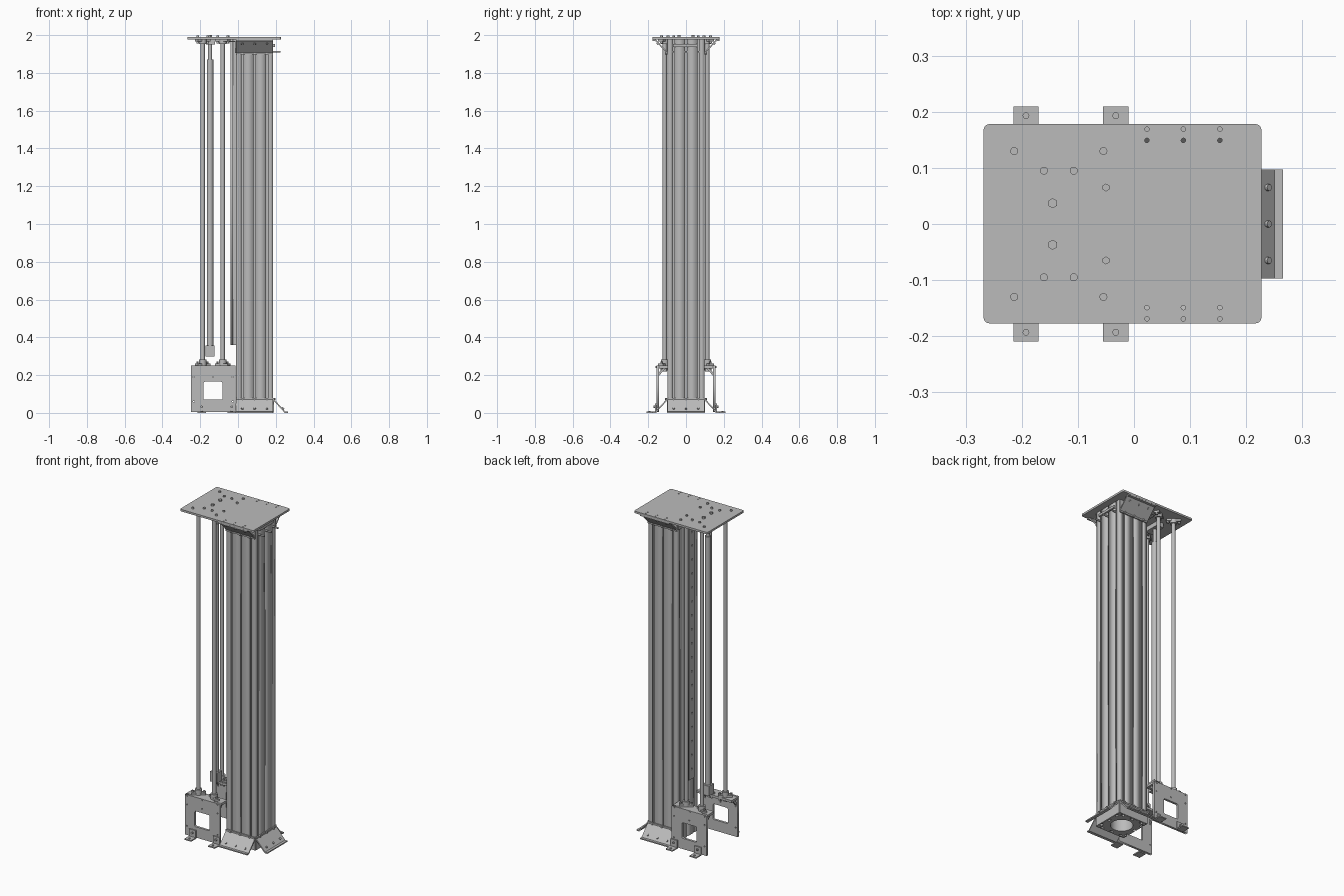
import bpy, bmesh, math
from mathutils import Matrix, Vector

old = bpy.data.objects.get("Cube")
if old:
    bpy.data.objects.remove(old, do_unlink=True)


def material(name, v):
    m = bpy.data.materials.new(name)
    m.use_nodes = True
    m.diffuse_color = (v, v, v, 1)
    m.node_tree.nodes["Principled BSDF"].inputs["Base Color"].default_value = (v, v, v, 1)
    return m


GREY = material("metal grey", 0.5)


def finish(name, bm, smooth=False):
    bmesh.ops.recalc_face_normals(bm, faces=bm.faces[:])
    me = bpy.data.meshes.new(name)
    bm.to_mesh(me)
    bm.free()
    me.materials.append(GREY)
    ob = bpy.data.objects.new(name, me)
    bpy.context.collection.objects.link(ob)
    if smooth:
        bpy.ops.object.select_all(action='DESELECT')
        ob.select_set(True)
        bpy.context.view_layer.objects.active = ob
        bpy.ops.object.shade_smooth_by_angle(angle=math.radians(35))
    return ob


def box(name, lo, hi, turn=0):
    lo, hi = Vector(lo), Vector(hi)
    bm = bmesh.new()
    m = Matrix.Translation((lo + hi) / 2) @ Matrix.Rotation(turn, 4, 'Z') @ Matrix.Diagonal((*(hi - lo), 1))
    bmesh.ops.create_cube(bm, size=1, matrix=m)
    return finish(name, bm)


def cyl(name, a, b, r, sides=24):
    a, b = Vector(a), Vector(b)
    bm = bmesh.new()
    m = Matrix.Translation((a + b) / 2) @ (b - a).to_track_quat('Z', 'Y').to_matrix().to_4x4()
    bmesh.ops.create_cone(bm, cap_ends=True, segments=sides, radius1=r, radius2=r, depth=(b - a).length, matrix=m)
    return finish(name, bm, sides > 8)


def ring(x, y, r, n=20):
    return [(x + r * math.cos(i * math.tau / n), y + r * math.sin(i * math.tau / n)) for i in range(n)]


def rect(x0, x1, y0, y1, r=0.0):
    if not r:
        return [(x0, y0), (x1, y0), (x1, y1), (x0, y1)]
    pts = []
    for k, (x, y) in enumerate([(x1 - r, y1 - r), (x0 + r, y1 - r), (x0 + r, y0 + r), (x1 - r, y0 + r)]):
        for j in range(5):
            a = (k + j / 4) * math.pi / 2
            pts.append((x + r * math.cos(a), y + r * math.sin(a)))
    return pts


def sheet(name, loops, t, m):
    """Flat outline with holes, t thick, moved by m."""
    cu = bpy.data.curves.new(name, 'CURVE')
    cu.dimensions, cu.fill_mode, cu.extrude = '2D', 'BOTH', t / 2
    for pts in loops:
        s = cu.splines.new('POLY')
        s.points.add(len(pts) - 1)
        for p, q in zip(s.points, pts):
            p.co = (*q, 0, 1)
        s.use_cyclic_u = True
    tmp = bpy.data.objects.new(name + "_outline", cu)
    bpy.context.collection.objects.link(tmp)
    bpy.context.view_layer.update()
    me = bpy.data.meshes.new_from_object(tmp.evaluated_get(bpy.context.evaluated_depsgraph_get()))
    bm = bmesh.new()
    bm.from_mesh(me)
    bpy.data.objects.remove(tmp)
    bpy.data.meshes.remove(me)
    bmesh.ops.remove_doubles(bm, verts=bm.verts[:], dist=1e-5)
    bm.transform(m)
    return finish(name, bm)


def strip(name, path, t, width, m):
    """Bent sheet: path in (out, up), run along the local y axis."""
    bm = bmesh.new()
    pts = [Vector(p) for p in path]
    normals = [Vector((-(b - a).y, (b - a).x)).normalized() for a, b in zip(pts, pts[1:])]
    inner = []
    for i, p in enumerate(pts):
        n1, n2 = normals[max(i - 1, 0)], normals[min(i, len(normals) - 1)]
        inner.append(p + (n1 + n2) * t / (1 + n1.dot(n2)))
    outline = pts + inner[::-1]
    f = bm.faces.new([bm.verts.new((p.x, -width / 2, p.y)) for p in outline])
    ext = bmesh.ops.extrude_face_region(bm, geom=[f])
    bmesh.ops.translate(bm, vec=(0, width, 0), verts=[v for v in ext["geom"] if isinstance(v, bmesh.types.BMVert)])
    bm.transform(m)
    return finish(name, bm)


T, UP = Matrix.Translation, 1.977
CX, H, PITCH = 0.088, 0.0975, 0.065

# Slotted hollow column
side = [(-H, -H)]
for c in (-PITCH, 0, PITCH):
    for x, d in ((-.005, 0), (-.005, .007), (-.011, .007), (-.011, .016)):
        side.append((c + x, -H + d))
    for x, d in ((.011, .016), (.011, .007), (.005, .007), (.005, 0)):
        side.append((c + x, -H + d))
profile = []
for k in range(4):
    c, s = round(math.cos(k * math.pi / 2)), round(math.sin(k * math.pi / 2))
    profile += [(x * c - y * s, x * s + y * c) for x, y in side]
sheet("column", [profile, ring(0, 0, .062, 32)], UP, T((CX, 0, UP / 2)))

# Flared foot and head brackets
FLARE = [(0, .08), (0, .068), (.062, 0), (.08, 0)]


def flare(name, angle, top):
    place = T((CX, 0, 0)) @ Matrix.Rotation(angle, 4, 'Z')
    if top:
        place = place @ T((0, 0, UP)) @ Matrix.Diagonal((1, 1, -1, 1))
    strip(name, FLARE, .007, 2 * H, place @ T((H, 0, 0)))
    strip(name + "_back", [(0, .08), (0, .001)], .004, 2 * H, place @ T((H, 0, 0)))
    for c in (-PITCH, 0, PITCH):
        cyl(name + "_bolt", place @ Vector((H, c, .074)), place @ Vector((H + .013, c, .074)), .006, 6)
        cyl(name + "_slope_bolt", place @ Vector((H + .048, c, .018)), place @ Vector((H + .056, c, .026)), .006, 12)


for label, ang in (("left", 0), ("back", math.pi / 2), ("front", -math.pi / 2)):
    flare(label + "_foot_bracket", ang, False)
    if label != "left":
        flare(label + "_head_bracket", ang, True)

# Top plate with holes, bolts and inner angle
holes = [ring(CX + c, s * y, .004, 12) for c in (-PITCH, 0, PITCH) for s in (-1, 1) for y in (.149, .169)]
sheet("top_plate", [rect(-.268, .227, -.177, .178, .01)] + holes, .012, T((0, 0, UP + .006)))
strip("inner_head_angle", [(0, 1.905), (0, 1.97), (.055, 1.97)], -.007, .19,
      T((CX - H, 0, 0)) @ Matrix.Rotation(math.pi, 4, 'Z'))
box("cross_bar", (.18, -.068, 1.938), (.196, .062, 1.952))
for y in (-PITCH, 0, PITCH):
    cyl("stop_pin", (.18, y, 1.912), (.225, y, 1.912), .005, 12)

# Linear rail on the inner face
sheet("rail", [rect(.36, UP, -.03, .03)] + [ring(.42 + i * .085, 0, .006, 10) for i in range(18)], .014,
      T((-.033, 0, 0)) @ Matrix.Rotation(-math.pi / 2, 4, 'Y'))
box("rail_base", (-.027, -.02, .36), (-.008, .02, UP))

# Actuator between the rods
cyl("actuator_tube", (-.148, 0, .34), (-.148, 0, 1.87), .017)
cyl("actuator_rod", (-.148, 0, 1.87), (-.148, 0, 1.95), .011)
box("actuator_end_block", (-.172, -.024, .298), (-.124, .024, .358))
box("actuator_hanger", (-.17, -.05, 1.95), (-.122, .05, UP))
for s in (-1, 1):
    cyl("hanger_bolt", (-.145, s * .037, 1.985), (-.145, s * .037, 2), .009, 6)
    cyl("angle_bolt", (-.05, s * PITCH, 1.955), (-.05, s * PITCH, 1.997), .007, 6)

# Guide rods with two-bolt flanges
for x, lean in ((-.187, -1), (-.081, 1)):
    for s in (-1, 1):
        y = s * .1125
        cyl("guide_rod", (x, y, .22), (x, y, UP), .0115)
        turn = math.atan2(s * .035, lean * .053)
        for z0, z1, hub in ((.25, .262, .282), (UP - .012, UP, UP - .025)):
            box("rod_flange", (x - .04, y - .015, z0), (x + .04, y + .015, z1), turn)
            cyl("rod_hub", (x, y, min(z0, hub)), (x, y, max(z1, hub)), .02)
        for k in (-1, 1):
            bx, by = x + k * lean * .0265, y + k * s * .0175
            cyl("top_flange_bolt", (bx, by, 1.955), (bx, by, 1.997), .007, 16)
            cyl("low_flange_bolt", (bx, by, .225), (bx, by, .272), .006, 6)

# Side plates with windows, rod shelves and feet
for s in (-1, 1):
    wall = [rect(-.248, -.013, .005, .25), rect(-.182, -.082, .07, .165, .008)]
    wall += [ring(x, z, .004, 10) for x in (-.235, -.028) for z in (.06, .19)] + [ring(-.132, .19, .004, 10)]
    sheet("side_plate", wall, .014, T((0, s * .15, 0)) @ Matrix.Rotation(math.pi / 2, 4, 'X'))
    a, b = sorted((s * .085, s * .145))
    box("rod_shelf", (-.248, a, .236), (-.013, b, .25))
    for x in (-.235, -.134, -.03):
        strip("shelf_gusset", [(.105, .238), (.145, .195)], .012, .012,
              T((x, 0, 0)) @ Matrix.Rotation(s * math.pi / 2, 4, 'Z'))
        cyl("shelf_bolt", (x, s * .155, .243), (x, s * .162, .243), .005, 10)
    for x in (-.1925, -.0325):
        m = T((x, s * .157, 0)) @ Matrix.Rotation(s * math.pi / 2, 4, 'Z')
        strip("side_foot", [(0, .05), (0, 0), (.052, 0)], .007, .045, m)
        cyl("side_foot_bolt", (x, s * .157, .032), (x, s * .172, .032), .007, 6)
        cyl("floor_bolt", (x, s * .193, .004), (x, s * .193, .011), .006, 12)
